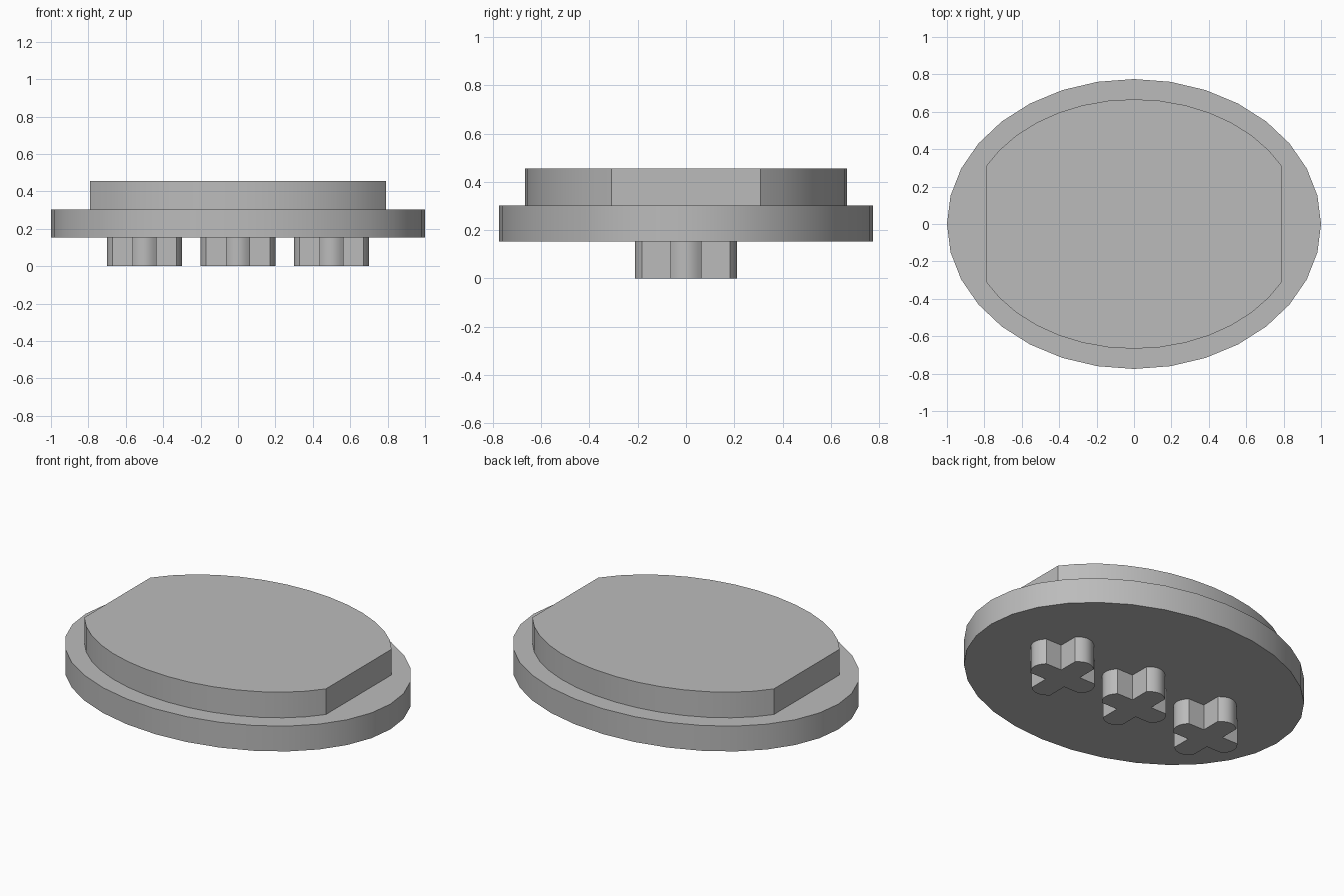
import bpy, bmesh
from math import sin, cos, pi, asin, acos, radians

cube = bpy.data.objects.get("Cube")
if cube:
    bpy.data.objects.remove(cube, do_unlink=True)

grey = bpy.data.materials.new("plain grey")
grey.use_nodes = True
tone = (0.5, 0.5, 0.5, 1)
grey.diffuse_color = tone
grey.node_tree.nodes["Principled BSDF"].inputs["Base Color"].default_value = tone


def arc(rx, ry, start, end, steps):
    """Points along part of an ellipse, both ends included."""
    angles = [start + (end - start) * i / steps for i in range(steps + 1)]
    return [(rx * cos(a), ry * sin(a)) for a in angles]


def extrude_outline(name, outline, z0, z1, location=(0, 0, 0)):
    """Make a closed, smooth-sided prism from a 2D outline."""
    bm = bmesh.new()
    face = bm.faces.new([bm.verts.new((x, y, z0)) for x, y in outline])
    top = bmesh.ops.extrude_face_region(bm, geom=[face])["geom"]
    verts = [v for v in top if isinstance(v, bmesh.types.BMVert)]
    bmesh.ops.translate(bm, verts=verts, vec=(0, 0, z1 - z0))
    bmesh.ops.recalc_face_normals(bm, faces=bm.faces)
    mesh = bpy.data.meshes.new(name)
    bm.to_mesh(mesh)
    bm.free()
    mesh.materials.append(grey)
    obj = bpy.data.objects.new(name, mesh)
    obj.location = location
    bpy.context.collection.objects.link(obj)
    bpy.ops.object.select_all(action='DESELECT')
    obj.select_set(True)
    bpy.context.view_layer.objects.active = obj
    bpy.ops.object.shade_smooth_by_angle(angle=radians(25))
    return obj


# Oval base plate
extrude_outline("base_plate", arc(1, 0.775, 0, 2 * pi, 32)[:-1], 0.153, 0.303)

# Raised oval with both sides cut flat
rx, ry, flat_x = 0.893, 0.667, 0.792
cut = acos(flat_x / rx)
back = arc(rx, ry, cut, pi - cut, 14)
extrude_outline("raised_top", back + [(-x, -y) for x, y in back], 0.303, 0.455)

# Cross-shaped pegs with rounded arm ends
half, bulge = 0.065, 0.03


def cross_outline(reach_x, reach_y):
    points = []
    for k in range(4):
        reach = (reach_x, reach_y)[k % 2]
        # One arm pointing along +x: rounded end, then the inner corner
        arm = [(reach - bulge + bulge * (1 - (t / 4) ** 2), half * t / 4) for t in range(-4, 5)]
        arm.append((half, half))
        for x, y in arm:
            for _ in range(k):
                x, y = -y, x
            points.append((x, y))
    return points


for name, x in (("right_peg", -0.5), ("middle_peg", 0), ("left_peg", 0.5)):
    extrude_outline(name, cross_outline(0.2, 0.212), 0, 0.153, (x, 0, 0))
